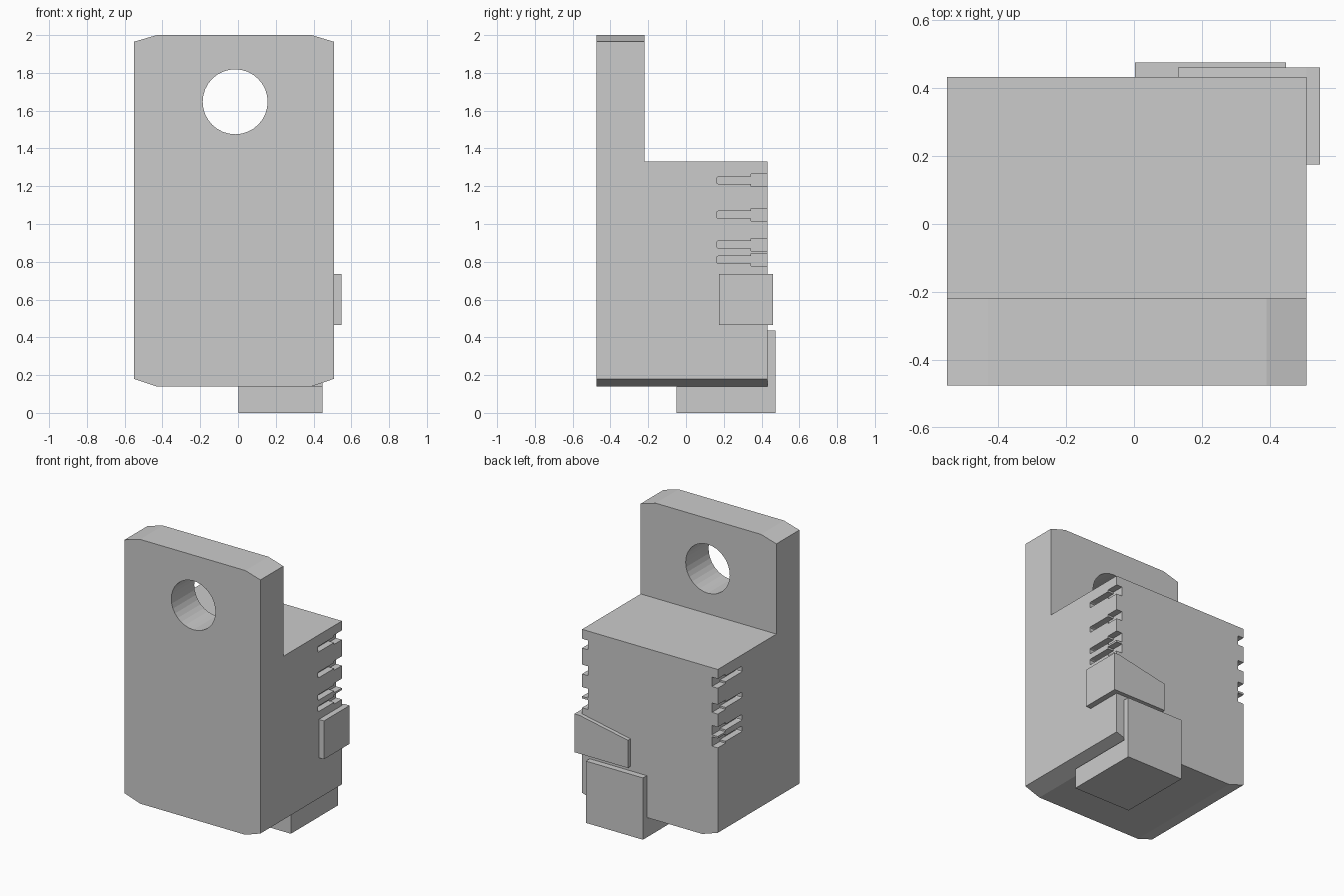
import bpy, bmesh, math
from mathutils import Vector

if "Cube" in bpy.data.objects:
    bpy.data.objects.remove(bpy.data.objects["Cube"])


def prism(name, profile, axis, lo, hi):
    """Extrude a 2D profile along an axis: X uses (y,z), Y uses (x,z), Z uses (x,y)."""
    place = {'X': lambda a, b: (lo, a, b),
             'Y': lambda a, b: (a, lo, b),
             'Z': lambda a, b: (a, b, lo)}[axis]
    offset = Vector([(hi - lo) if axis == k else 0 for k in 'XYZ'])
    bm = bmesh.new()
    face = bm.faces.new([bm.verts.new(place(a, b)) for a, b in profile])
    new = bmesh.ops.extrude_face_region(bm, geom=[face])['geom']
    bmesh.ops.translate(bm, vec=offset, verts=[v for v in new if isinstance(v, bmesh.types.BMVert)])
    bmesh.ops.recalc_face_normals(bm, faces=bm.faces)
    mesh = bpy.data.meshes.new(name)
    bm.to_mesh(mesh)
    bm.free()
    obj = bpy.data.objects.new(name, mesh)
    bpy.context.collection.objects.link(obj)
    return obj


def cut(target, cutter):
    """Subtract the cutter, apply, and remove the helper."""
    cutter.hide_render = True
    mod = target.modifiers.new('cut', 'BOOLEAN')
    mod.operation, mod.solver, mod.object = 'DIFFERENCE', 'EXACT', cutter
    bpy.context.view_layer.objects.active = target
    bpy.ops.object.modifier_apply(modifier=mod.name)
    bpy.data.objects.remove(cutter)


L, R, BACK, FRONT, STEP = -0.55, 0.507, 0.432, -0.475, -0.22

# Main block with shallow chamfered corners
body = prism('body', [(L, 0.18), (-0.43, 0.14), (0.39, 0.14), (R, 0.18),
                      (R, 1.965), (0.39, 2.0), (-0.43, 2.0), (L, 1.965)], 'Y', FRONT, BACK)

# Step behind the mounting tab
cut(body, prism('step_cutter', [(STEP, 1.33), (0.7, 1.33), (0.7, 2.2), (STEP, 2.2)], 'X', -0.8, 0.8))

# Round hole through the tab
hole = [(-0.015 + 0.172 * math.cos(math.tau * i / 32), 1.647 + 0.172 * math.sin(math.tau * i / 32))
        for i in range(32)]
cut(body, prism('hole_cutter', hole, 'Y', -0.6, 0.0))

# Key-shaped slots on both sides, wider toward the back
half = [(0.165, 0.016), (0.172, 0.02), (0.345, 0.02), (0.345, 0.033), (0.5, 0.033)]
for z in (1.231, 1.049, 0.891, 0.811):
    slot = [(y, z + h) for y, h in half] + [(y, z - h) for y, h in reversed(half)]
    for lo, hi in ((L - 0.1, L + 0.045), (R - 0.045, R + 0.1)):
        cut(body, prism('slot_cutter', slot, 'X', lo, hi))

# Corner clip wrapping the right back edge, its rear arm tapering
clip = prism('corner_clip', [(R, 0.175), (0.547, 0.175), (0.547, 0.46), (0.13, 0.46),
                             (0.13, BACK), (R, BACK)], 'Z', 0.465, 0.735)
cut(clip, prism('taper_cutter', [(R, 0.735), (0.092, 0.6525), (0.092, 0.8), (R, 0.8)], 'Y', 0.3, 0.6))

# L-shaped foot under the block and up its back
prism('foot', [(-0.05, 0), (0.475, 0), (0.475, 0.435), (BACK, 0.435),
               (BACK, 0.14), (-0.05, 0.14)], 'X', 0.003, 0.447)
